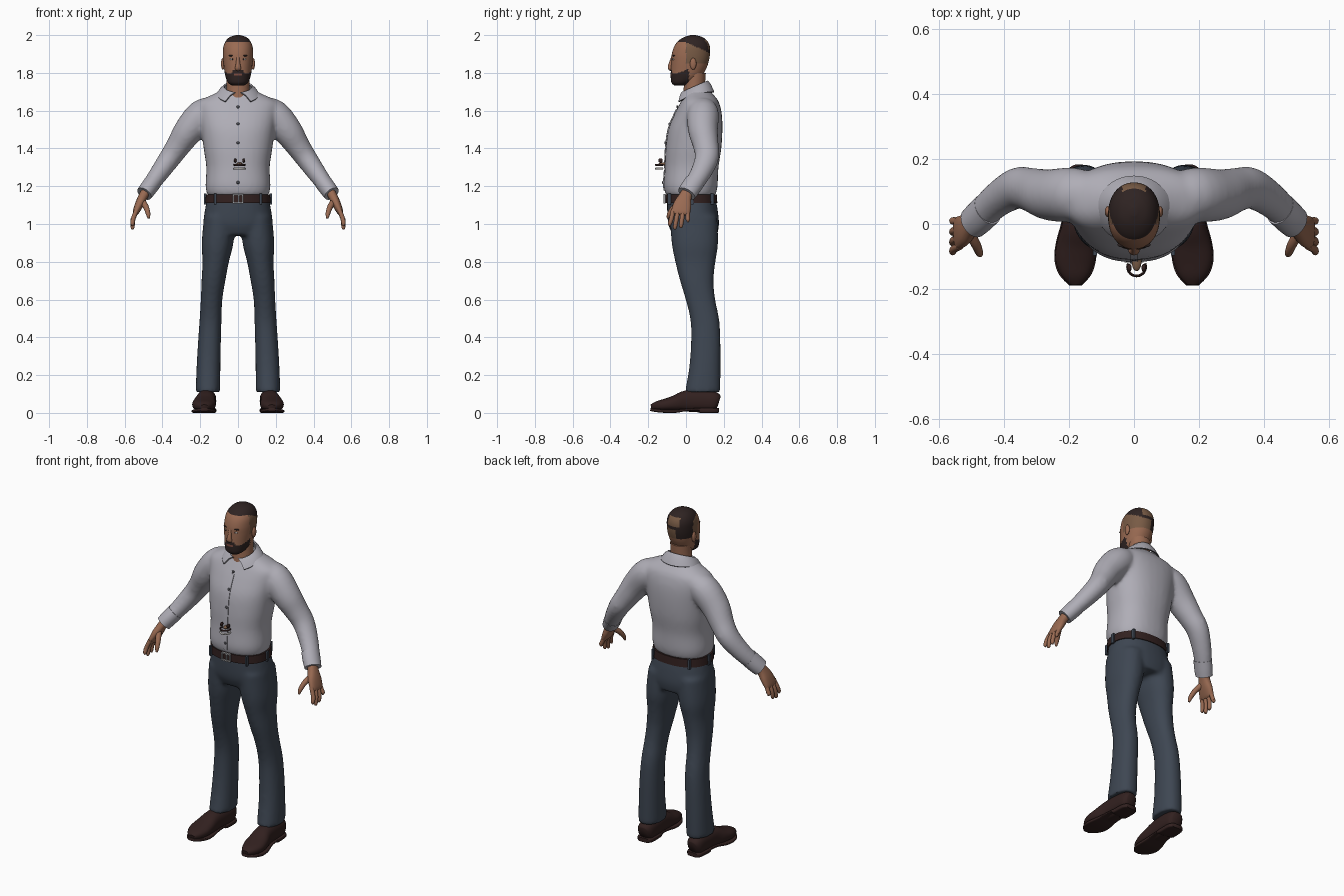
import bpy, bmesh, math
from mathutils import Vector

old = bpy.data.objects.get("Cube")
if old:
    bpy.data.objects.remove(old, do_unlink=True)


def material(name, r, g, b):
    m = bpy.data.materials.new(name)
    m.use_nodes = True
    m.diffuse_color = (r, g, b, 1)
    m.node_tree.nodes["Principled BSDF"].inputs["Base Color"].default_value = (r, g, b, 1)
    return m


SHIRT = material("pale grey cotton", .43, .42, .47)
DENIM = material("dark blue denim", .048, .062, .085)
SKIN = material("brown skin", .32, .145, .085)
HAIR = material("dark brown hair", .028, .017, .016)
FADE = material("short faded hair", .19, .105, .06)
LEATHER = material("dark brown leather", .032, .015, .014)
METAL = material("buckle metal", .35, .35, .36)
SEAM = material("dark seam", .07, .07, .08)
WHITE = material("off white", .6, .58, .55)
LIP = material("lip", .2, .07, .05)


def smooth_rows(rows, steps):
    """Catmull-Rom interpolation of rows of numbers."""
    out = []
    for i in range(len(rows) - 1):
        a, b, c, d = (rows[max(0, min(len(rows) - 1, i + k))] for k in (-1, 0, 1, 2))
        for s in range(steps):
            t = s / steps
            out.append([q + .5 * t * (r - p + t * (2*p - 5*q + 4*r - s4 + t * (3*(q - r) + s4 - p)))
                        for p, q, r, s4 in zip(a, b, c, d)])
    return out + [list(rows[-1])]


def loft(bm, rows, ref=(0, 1, 0), axis=None, power=2.0, segs=32, steps=4):
    """Closed tube; row = x, y, z, radius along ref, radius across."""
    rows = smooth_rows(rows, steps)
    pts = [Vector(r[:3]) for r in rows]
    rings = []
    for i, r in enumerate(rows):
        t = Vector(axis) if axis else pts[min(i + 1, len(pts) - 1)] - pts[max(i - 1, 0)]
        t.normalize()
        u = Vector(ref)
        u = (u - t * u.dot(t)).normalized()
        v = u.cross(t)
        ring = []
        for k in range(segs):
            a = math.tau * k / segs
            c, s = math.cos(a), math.sin(a)
            c, s = (math.copysign(abs(w) ** (2 / power), w) for w in (c, s))
            ring.append(bm.verts.new(pts[i] + u * c * r[3] + v * s * r[4]))
        rings.append(ring)
    for a, b in zip(rings, rings[1:]):
        for k in range(segs):
            n = (k + 1) % segs
            bm.faces.new((a[k], a[n], b[n], b[k]))
    bm.faces.new(rings[0])
    bm.faces.new(rings[-1])


def level(z, half, front, back, x=0):
    """Horizontal ring from half width and front/back limits."""
    return (x, (front + back) / 2, z, (back - front) / 2, half)


def stack(bm, levels, **kw):
    loft(bm, [level(*l) for l in levels], axis=(0, 0, 1), **kw)


def ball(bm, centre, size):
    made = bmesh.ops.create_uvsphere(bm, u_segments=20, v_segments=12, radius=1)["verts"]
    bmesh.ops.scale(bm, vec=size, verts=made)
    bmesh.ops.translate(bm, vec=centre, verts=made)


def box(bm, centre, size):
    made = bmesh.ops.create_cube(bm, size=1)["verts"]
    bmesh.ops.scale(bm, vec=size, verts=made)
    bmesh.ops.translate(bm, vec=centre, verts=made)


def finish(name, bm, mats, mirror=False, blend=0, solid=0, wrap=None):
    bmesh.ops.recalc_face_normals(bm, faces=bm.faces)
    mesh = bpy.data.meshes.new(name)
    bm.to_mesh(mesh)
    bm.free()
    ob = bpy.data.objects.new(name, mesh)
    bpy.context.collection.objects.link(ob)
    for m in mats:
        mesh.materials.append(m)
    if mirror:
        ob.modifiers.new("mirror", "MIRROR")
    if blend:
        re = ob.modifiers.new("blend", "REMESH")
        re.mode, re.voxel_size = "VOXEL", blend
        sm = ob.modifiers.new("soften", "SMOOTH")
        sm.factor, sm.iterations = .5, 7
    if wrap:
        w = ob.modifiers.new("wrap", "SHRINKWRAP")
        w.target, w.offset = wrap, .003
    if solid:
        so = ob.modifiers.new("solid", "SOLIDIFY")
        so.thickness, so.offset = solid, 0
    # Bake the modifiers, then shade
    deps = bpy.context.evaluated_depsgraph_get()
    baked = bpy.data.meshes.new_from_object(ob.evaluated_get(deps))
    ob.modifiers.clear()
    ob.data = baked
    bpy.ops.object.select_all(action="DESELECT")
    ob.select_set(True)
    bpy.context.view_layer.objects.active = ob
    bpy.ops.object.shade_smooth_by_angle(angle=math.radians(50))
    return ob


# Shirt: torso and sleeves blended together
bm = bmesh.new()
stack(bm, [(1.15, .162, -.105, .155), (1.2, .172, -.118, .167), (1.3, .168, -.112, .172),
           (1.4, .182, -.108, .187), (1.5, .195, -.094, .193), (1.58, .208, -.062, .19),
           (1.635, .215, -.034, .178), (1.662, .185, -.02, .165), (1.685, .135, -.008, .145),
           (1.71, .085, .0, .125)], power=2.3)
for s in (1, -1):
    loft(bm, [(s * .11, .09, 1.61, .065, .06), (s * .185, .09, 1.582, .084, .082),
              (s * .26, .09, 1.497, .079, .078), (s * .315, .105, 1.415, .068, .065),
              (s * .36, .11, 1.35, .064, .058), (s * .42, .075, 1.265, .055, .05),
              (s * .478, .022, 1.185, .048, .042)])
shirt = finish("shirt", bm, [SHIRT], blend=.011)

# Cuffs
bm = bmesh.new()
loft(bm, [(.45, .046, 1.222, .053, .046), (.475, .022, 1.188, .053, .045),
          (.496, .003, 1.16, .05, .043)])
finish("cuffs", bm, [SHIRT], mirror=True)

# Button placket and buttons
bm = bmesh.new()
strip = [[bm.verts.new((x, -.15, 1.17 + .49 * i / 30)) for x in (-.013, .013)] for i in range(31)]
for a, b in zip(strip, strip[1:]):
    bm.faces.new((a[0], a[1], b[1], b[0]))
finish("placket", bm, [SHIRT], wrap=shirt, solid=.004)
bm = bmesh.new()
for z, y in ((1.62, -.046), (1.53, -.088), (1.43, -.109), (1.22, -.122)):
    ball(bm, (0, y, z), (.008, .005, .008))
finish("buttons", bm, [SEAM])

# Folded collar with a dark stitched edge
bm = bmesh.new()
rows, edge = [], []
for k in range(41):
    w = k / 40
    a = .2 + (math.tau - .4) * w
    b = .62 + (math.tau - 1.24) * w
    f, g = (1 + math.cos(a)) / 2, (1 + math.cos(b)) / 2
    top = Vector((.072 * math.sin(a), .045 - .068 * math.cos(a), 1.757 - .062 * f))
    low = Vector((.112 * math.sin(b), .045 - .1 * math.cos(b), 1.7 - .062 * g * g))
    rows.append([bm.verts.new(p) for p in (top, (top + low) / 2 + Vector((0, 0, .008)), low)])
    edge.append(low)
for a, b in zip(rows, rows[1:]):
    for i in (0, 1):
        bm.faces.new((a[i], b[i], b[i + 1], a[i + 1]))
finish("collar", bm, [SHIRT], solid=.008)
bm = bmesh.new()
loft(bm, [(*p, .004, .004) for p in edge], ref=(0, 0, 1), segs=6, steps=1)
finish("collar_edge", bm, [SEAM])

# Trousers: seat and legs blended together
bm = bmesh.new()
stack(bm, [(1.155, .16, -.1, .152), (1.08, .174, -.1, .167), (1.0, .183, -.094, .175),
           (.94, .155, -.07, .165)], power=2.3)
for s in (1, -1):
    stack(bm, [(z, half, f, b, s * x) for z, half, f, b, x in (
        (1.04, .085, -.085, .165, .095), (.9, .084, -.076, .17, .108), (.8, .07, -.057, .156, .118),
        (.7, .063, -.032, .146, .13), (.6, .057, -.002, .155, .14), (.5, .058, .022, .175, .145),
        (.4, .06, .027, .182, .15), (.25, .063, .018, .183, .156), (.11, .065, -.006, .182, .159))],
        power=2.2)
finish("trousers", bm, [DENIM], blend=.011)

# Belt, loops and buckle
bm = bmesh.new()
stack(bm, [(1.11, .174, -.109, .166), (1.157, .17, -.109, .163)], power=2.3, segs=48, steps=1)
finish("belt", bm, [LEATHER])
bm = bmesh.new()
for x, y in ((.12, -.088), (.12, .14), (.174, .03)):
    box(bm, (x, y, 1.132), (.012, .018, .058))
finish("belt_loops", bm, [DENIM], mirror=True)
bm = bmesh.new()
for z in (1.112, 1.154):
    box(bm, (0, -.113, z), (.056, .01, .007))
for x in (-.026, .026, .004):
    box(bm, (x, -.113, 1.133), (.007, .01, .045))
finish("buckle", bm, [METAL])

# Shoes with sole and heel
bm = bmesh.new()
loft(bm, [(.163, .172, .055, .035, .03), (.164, .15, .06, .052, .046), (.165, .08, .064, .058, .05),
          (.17, .0, .062, .056, .051), (.177, -.06, .05, .042, .06), (.181, -.11, .042, .033, .061),
          (.18, -.155, .036, .025, .045), (.179, -.184, .03, .014, .02)],
     ref=(0, 0, 1), power=2.4)
loft(bm, [(.163, .174, .013, .012, .032), (.164, .15, .013, .013, .048), (.166, .075, .013, .013, .05),
          (.168, .06, .019, .007, .049), (.172, .0, .016, .007, .052), (.178, -.06, .009, .009, .062),
          (.181, -.11, .009, .009, .064), (.18, -.155, .013, .009, .05), (.179, -.188, .018, .008, .02)],
     ref=(0, 0, 1), power=5)
finish("shoes", bm, [LEATHER], mirror=True)

# Hands: palm, fingers and thumb
bm = bmesh.new()
loft(bm, [(.484, .012, 1.18, .03, .025), (.503, -.004, 1.145, .034, .024),
          (.522, -.018, 1.105, .047, .023), (.54, -.028, 1.065, .05, .017),
          (.545, -.03, 1.05, .044, .011)], power=2.4, segs=20)
for base, tip, low in ((-.068, -.086, .99), (-.042, -.058, .972), (-.016, -.026, .98), (.008, .01, 1.01)):
    mid = (base + tip) / 2
    loft(bm, [(.536, base, 1.075, .012, .012), (.554, mid, 1.03, .012, .012),
              (.558, tip, low + .012, .0105, .0105), (.556, tip, low, .005, .005)], segs=12)
loft(bm, [(.512, -.02, 1.125, .016, .018), (.488, -.06, 1.092, .015, .015),
          (.476, -.088, 1.055, .012, .012), (.473, -.097, 1.03, .005, .006)], segs=12)
finish("hands", bm, [SKIN], mirror=True)

# Neck
bm = bmesh.new()
stack(bm, [(1.65, .066, -.018, .105), (1.72, .06, -.012, .1), (1.8, .06, -.01, .105)])
finish("neck", bm, [SKIN])

# Head, with hair, fade, beard and mouth chosen by position
bm = bmesh.new()
stack(bm, [(1.732, .03, -.06, .0), (1.748, .052, -.077, .03), (1.78, .066, -.081, .08),
           (1.82, .073, -.08, .106), (1.86, .078, -.078, .12), (1.9, .08, -.075, .127),
           (1.94, .077, -.062, .126), (1.97, .064, -.04, .112), (1.99, .042, -.008, .085),
           (2.0, .01, .025, .05)], power=2.15, segs=64, steps=7)
bm.normal_update()
for f in bm.faces:
    x, y, z = f.calc_center_median()
    if z > 1.962 - .45 * max(0, y) or (x < -.015 and y > .045 and z > 1.85):
        patch = y > .085 and abs(x) < .036 and 1.925 < z < 1.975
        f.material_index = 2 if patch else 1
    elif y > .0 and z > 1.85:
        f.material_index = 2
    elif y < -.06 and abs(x) < .02 and abs(z - 1.79) < .006:
        f.material_index = 3
    elif y < .015 and z < 1.798 + .35 * max(0, y + .05):
        f.material_index = 1
    elif y < -.055 and abs(x) < .032 and z < 1.812:
        f.material_index = 1
finish("head", bm, [SKIN, HAIR, FADE, LIP])

# Nose and ears
bm = bmesh.new()
loft(bm, [(0, -.068, 1.89, .008, .009), (0, -.077, 1.86, .01, .01), (0, -.083, 1.835, .013, .014),
          (0, -.082, 1.822, .012, .017), (0, -.077, 1.814, .006, .01)], segs=16)
finish("nose", bm, [SKIN])
bm = bmesh.new()
ball(bm, (.08, .038, 1.848), (.01, .017, .031))
finish("ears", bm, [SKIN], mirror=True)

# Eyes and brows
bm = bmesh.new()
ball(bm, (.031, -.066, 1.872), (.012, .007, .006))
finish("eyes", bm, [WHITE], mirror=True)
bm = bmesh.new()
ball(bm, (.031, -.07, 1.872), (.005, .005, .005))
ball(bm, (.032, -.064, 1.891), (.019, .008, .004))
finish("pupils_and_brows", bm, [HAIR], mirror=True)

# Small loose mouth piece in front of the shirt
for name, z, mat in (("lower_arch", 1.293, WHITE), ("upper_arch", 1.313, LEATHER)):
    bm = bmesh.new()
    loft(bm, [(.008 + .028 * math.cos(a), -.132 - .028 * math.sin(a), z, .005, .004)
              for a in (math.pi * k / 8 for k in range(-1, 10))], ref=(0, 0, 1), segs=8, steps=2)
    finish(name, bm, [mat])
bm = bmesh.new()
ball(bm, (.008, -.115, 1.318), (.015, .03, .009))
finish("tongue", bm, [FADE])
bm = bmesh.new()
for x in (-.014, .03):
    ball(bm, (x, -.135, 1.336), (.007, .012, .012))
finish("mouth_posts", bm, [LEATHER])
